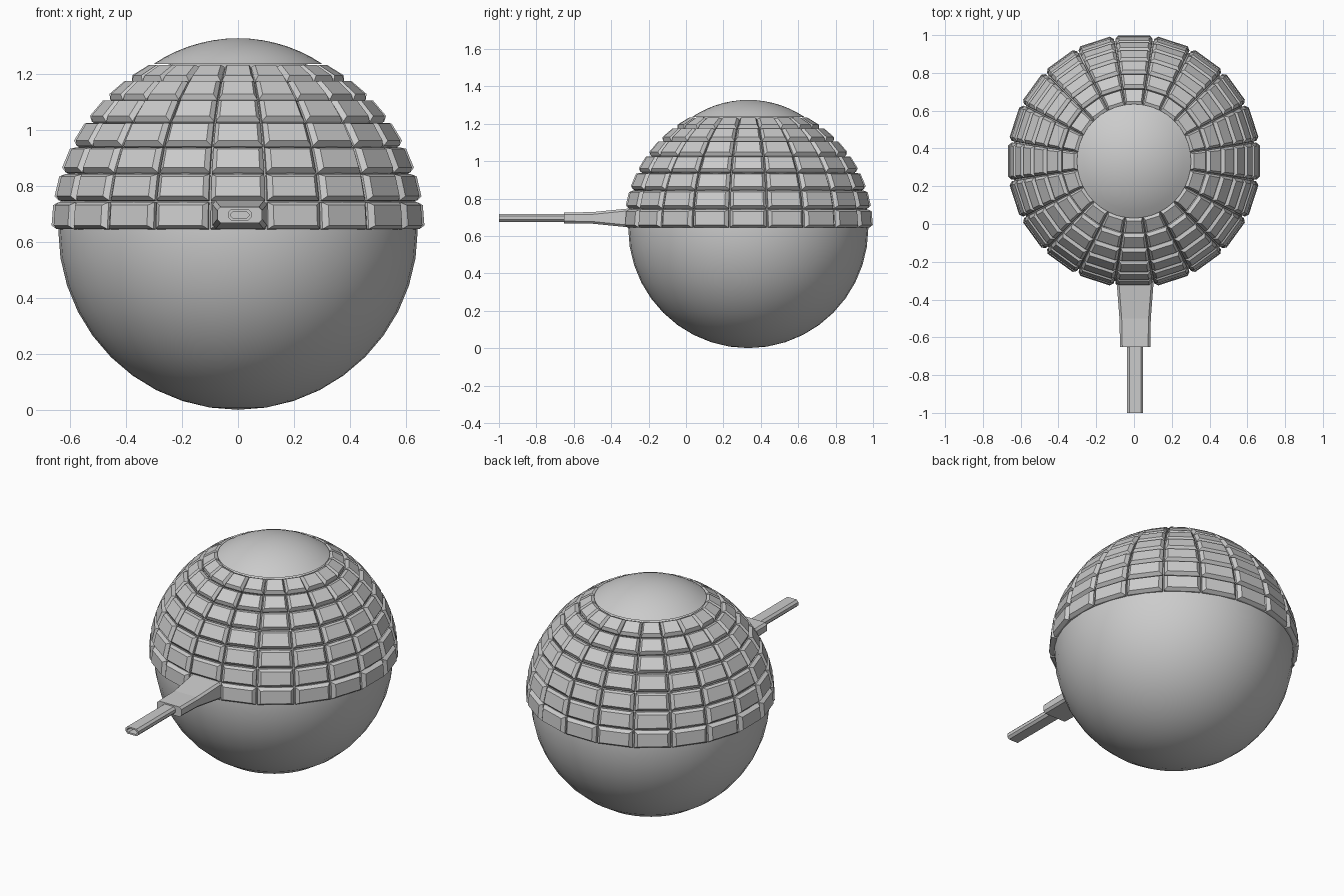
import bpy, bmesh
from math import sin, cos, radians, pi
from mathutils import Vector

if "Cube" in bpy.data.objects:
    bpy.data.objects.remove(bpy.data.objects["Cube"])

C = Vector((0, 0.333, 0.643))   # centre of the ball
R = 0.642


def make_object(name, bm, smooth=None):
    bmesh.ops.recalc_face_normals(bm, faces=bm.faces)
    me = bpy.data.meshes.new(name)
    bm.to_mesh(me)
    bm.free()
    ob = bpy.data.objects.new(name, me)
    bpy.context.collection.objects.link(ob)
    if smooth:
        bpy.context.view_layer.objects.active = ob
        ob.select_set(True)
        bpy.ops.object.shade_smooth_by_angle(angle=radians(smooth))
        ob.select_set(False)
    return ob


def polar(az, el, r):
    a, e = radians(az), radians(el)
    return C + Vector((sin(a) * cos(e), -cos(a) * cos(e), sin(e))) * r


def bridge(bm, a, b):
    n = len(a)
    for i in range(n):
        bm.faces.new((a[i], a[(i + 1) % n], b[(i + 1) % n], b[i]))


# Smooth ball
bm = bmesh.new()
bmesh.ops.create_uvsphere(bm, u_segments=40, v_segments=20, radius=R)
bmesh.ops.translate(bm, vec=C, verts=bm.verts)
make_object("ball_body", bm, 40)

# Raised dome on top
bm = bmesh.new()
cap_r, cap_top, seg = 0.54, 1.328, 40
rings = []
for k in range(1, 8):
    t = radians(34) * k / 7
    rings.append([bm.verts.new((cap_r * sin(t) * sin(2 * pi * i / seg),
                                C.y + cap_r * sin(t) * cos(2 * pi * i / seg),
                                cap_top - cap_r * (1 - cos(t)))) for i in range(seg)])
bm.faces.new(rings[0]).normal_update()
bmesh.ops.poke(bm, faces=[f for f in bm.faces])
for v in bm.verts:
    if len(v.link_edges) == seg:
        v.co.z = cap_top
for a, b in zip(rings, rings[1:]):
    bridge(bm, a, b)
bm.faces.new(rings[-1])
make_object("top_dome", bm, 40)

# Chamfered armour tiles: 20 columns by 7 rows
bm = bmesh.new()
for row in range(7):
    for col in range(20):
        az, el = col * 18, 4.5 + row * 9
        loops = []
        for r, da, de in ((0.625, 8.8, 4.35), (0.656, 8.6, 4.2), (0.671, 7.0, 3.1)):
            loops.append([bm.verts.new(polar(az + sx * da, el + sy * de, r))
                          for sx, sy in ((-1, -1), (1, -1), (1, 1), (-1, 1))])
        bridge(bm, loops[0], loops[1])
        bridge(bm, loops[1], loops[2])
        bm.faces.new(loops[2])
        bm.faces.new(loops[0][::-1])
make_object("shell_tiles", bm)


def loft(name, sections):
    """Chamfered-rectangle sections: (y, half width, half height, chamfer)."""
    bm = bmesh.new()
    loops = []
    for y, w, h, c in sections:
        pts = ((w, h - c), (w - c, h), (c - w, h), (-w, h - c),
               (-w, c - h), (c - w, -h), (w - c, -h), (w, c - h))
        loops.append([bm.verts.new((0.006 + x, y, 0.697 + z)) for x, z in pts])
    for a, b in zip(loops, loops[1:]):
        bridge(bm, a, b)
    bm.faces.new(loops[0])
    bm.faces.new(loops[-1])
    return make_object(name, bm)


# Tapering plug grip, then the hollow plug tip
loft("plug_grip", [(-0.27, 0.1, 0.05, 0.012), (-0.32, 0.097, 0.049, 0.012),
                   (-0.50, 0.083, 0.031, 0.012), (-0.652, 0.08, 0.029, 0.012)])
loft("plug_tip", [(-0.64, 0.042, 0.021, 0.012), (-1.0, 0.042, 0.021, 0.012),
                  (-1.0, 0.033, 0.012, 0.009), (-0.9, 0.033, 0.012, 0.009)])
